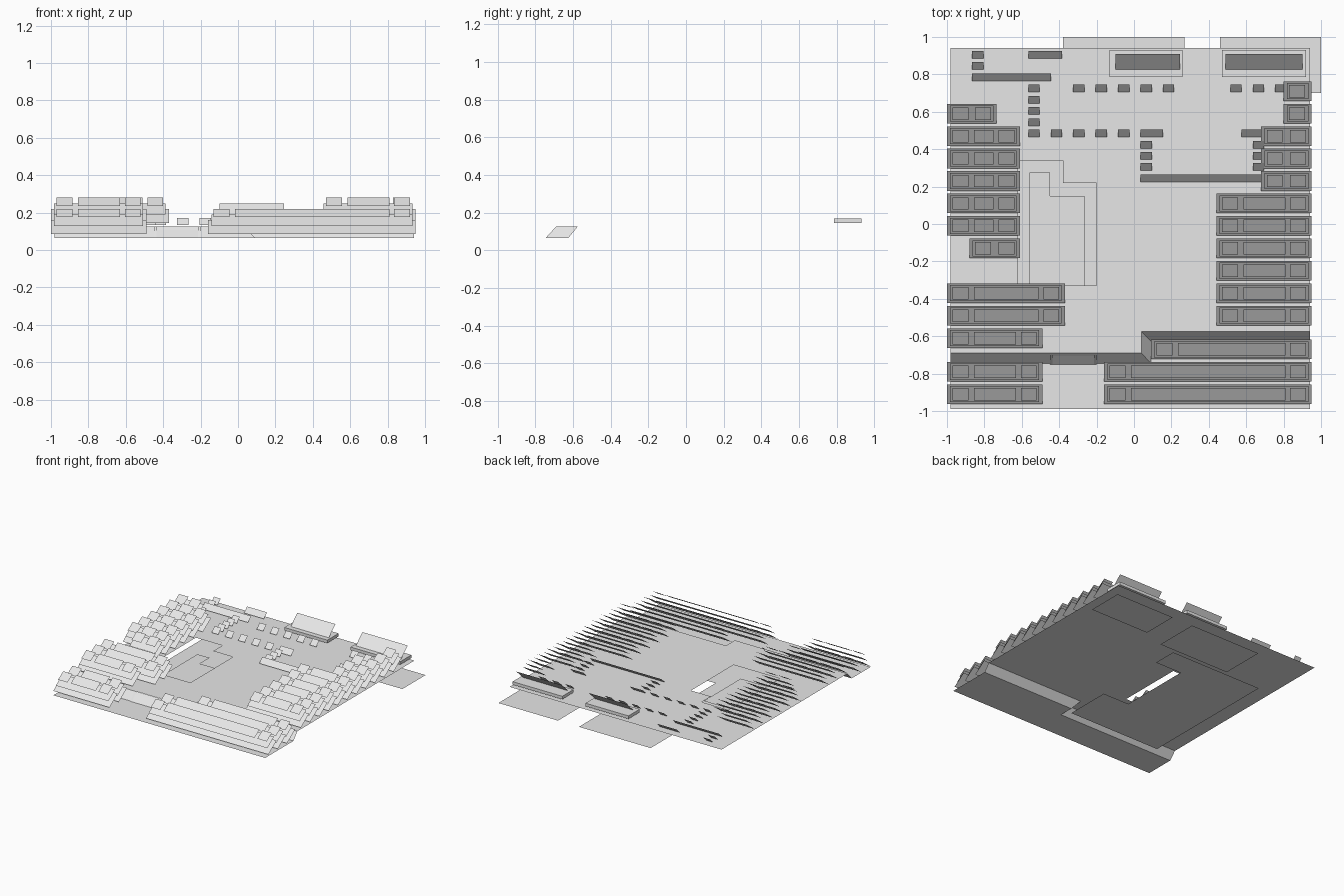
import bpy

LOW, HIGH = 0.065, 0.125   # the two terrain levels

gray = bpy.data.materials.new("plain_gray")
gray.diffuse_color = (0.8, 0.8, 0.8, 1)


def build(name, quads):
    """One object from a list of four-point faces."""
    verts = [p for q in quads for p in q]
    faces = [tuple(range(i, i + 4)) for i in range(0, len(verts), 4)]
    mesh = bpy.data.meshes.new(name)
    mesh.from_pydata(verts, [], faces)
    mesh.materials.append(gray)
    obj = bpy.data.objects.new(name, mesh)
    bpy.context.collection.objects.link(obj)
    return obj


def card(x0, x1, y0, y1, z0, z1):
    """Rectangle rising from (y0, z0) in front to (y1, z1) behind."""
    return [(x0, y0, z0), (x1, y0, z0), (x1, y1, z1), (x0, y1, z1)]


def flat(x0, x1, y0, y1, z):
    return card(x0, x1, y0, y1, z, z)


def box(x0, x1, y0, y1, z0, z1):
    return [flat(x0, x1, y0, y1, z1), flat(x0, x1, y0, y1, z0)[::-1],
            card(x0, x1, y0, y0, z0, z1), card(x0, x1, y1, y1, z0, z1)[::-1],
            [(x1, y0, z0), (x1, y1, z0), (x1, y1, z1), (x1, y0, z1)],
            [(x0, y1, z0), (x0, y0, z0), (x0, y0, z1), (x0, y1, z1)]]


# Upper terrain, laid around the stepped pool opening
build("upper_ground", [flat(*r, HIGH) for r in (
    (-0.98, -0.62, -0.69, 0.94), (-0.62, -0.38, 0.34, 0.94),
    (-0.38, -0.20, 0.22, 0.94), (-0.62, -0.20, -0.69, -0.33),
    (-0.20, 0.04, -0.69, 0.94), (0.04, 0.94, -0.575, 0.94))])

# Lower terrain along the front
build("lower_ground", [flat(-0.98, 0.09, -0.99, -0.745, LOW),
                       flat(0.09, 0.94, -0.99, -0.625, LOW)])

# Sloped bank with one step in plan
top = [(-0.98, -0.69, HIGH), (0.04, -0.69, HIGH), (0.04, -0.575, HIGH), (0.94, -0.575, HIGH)]
foot = [(-0.98, -0.745, LOW), (0.09, -0.745, LOW), (0.09, -0.625, LOW), (0.94, -0.625, LOW)]
build("bank", [[foot[i], foot[i + 1], top[i + 1], top[i]] for i in range(3)])

# Ramp through the bank with narrow cheeks
build("ramp", [card(-0.435, -0.215, -0.75, -0.687, LOW, HIGH + 0.001)]
      + [card(x, x + 0.015, -0.75, -0.70, LOW, HIGH) for x in (-0.45, -0.215)])

# Sunken pool floor and the pool surface
build("pool_floor", [flat(-0.72, -0.12, -0.59, 0.60, 0),
                     flat(-0.12, 0.12, -0.59, -0.21, 0),
                     flat(-0.12, 0.12, 0.40, 0.60, 0)])
build("pool_surface", [flat(-0.56, -0.45, -0.33, 0.275, 0.03),
                       flat(-0.45, -0.265, -0.33, 0.15, 0.03)])

# Low plates below the buildings
build("back_plates", [flat(-0.38, 0.27, 0.63, 1.0, 0),
                      flat(0.46, 1.0, 0.70, 1.0, 0)])


# Tree rows: three tilted layers stacked on each other
def tree_row(x0, x1, y, ground):
    quads = [card(x0, x1, y - 0.0525, y + 0.0525, ground + 0.02, ground + 0.095),
             card(x0 + 0.017, x1 - 0.017, y - 0.043, y + 0.043, ground + 0.064, ground + 0.125)]
    spans = [(x0 + 0.03, x0 + 0.115)]
    if x1 - x0 > 0.2:
        spans.append((x1 - 0.115, x1 - 0.03))
    if x1 - x0 > 0.3:
        spans.append((x0 + 0.145, x1 - 0.14))
    quads += [card(a, b, y - 0.033, y + 0.033, ground + 0.112, ground + 0.156)
              for a, b in spans]
    return quads


rows = {
    "left_trees": [(-1, -0.735, HIGH, (0.59,)),
                   (-1, -0.61, HIGH, (0.47, 0.35, 0.23, 0.11, -0.01)),
                   (-0.88, -0.61, HIGH, (-0.13,)),
                   (-1, -0.37, HIGH, (-0.37, -0.49)),
                   (-1, -0.49, HIGH, (-0.61,)),
                   (-1, -0.49, LOW, (-0.79, -0.91))],
    "right_trees": [(0.80, 0.95, HIGH, (0.71, 0.59)),
                    (0.68, 0.95, HIGH, (0.47, 0.35, 0.23)),
                    (0.44, 0.95, HIGH, (0.11, -0.01, -0.13, -0.25, -0.37, -0.49)),
                    (0.09, 0.95, LOW, (-0.67,)),
                    (-0.16, 0.95, LOW, (-0.79, -0.91))]}
for name, groups in rows.items():
    build(name, [q for x0, x1, g, ys in groups for y in ys
                 for q in tree_row(x0, x1, y, g)])

# Small hedges: single tufts and long runs
spots = [(-0.835, 0.905), (-0.835, 0.845)]
spots += [(-0.535, 0.725 - 0.06 * i) for i in range(5)]
spots += [(x, 0.725) for x in (-0.295, -0.175, -0.055, 0.065, 0.185, 0.545, 0.665, 0.785)]
spots += [(x, 0.485) for x in (-0.415, -0.295, -0.175, -0.055)]
spots += [(x, y) for x in (0.065, 0.665) for y in (0.425, 0.365, 0.305)]
runs = [(x - 0.03, x + 0.03, y) for x, y in spots]
runs += [(-0.865, -0.445, 0.785), (-0.565, -0.385, 0.905), (0.035, 0.155, 0.485),
         (0.575, 0.695, 0.485), (0.035, 0.69, 0.245)]
build("hedges", [card(a, b, y - 0.02, y + 0.02, 0.133, 0.172) for a, b, y in runs])

# Buildings: a thin slab with a sloping panel on top
for name, a, b, c, d in (("left_building", -0.13, 0.26, -0.10, 0.245),
                         ("right_building", 0.47, 0.92, 0.49, 0.90)):
    build(name, box(a, b, 0.785, 0.93, 0.145, 0.17)
          + [card(c, d, 0.82, 0.91, 0.165, 0.25)])
